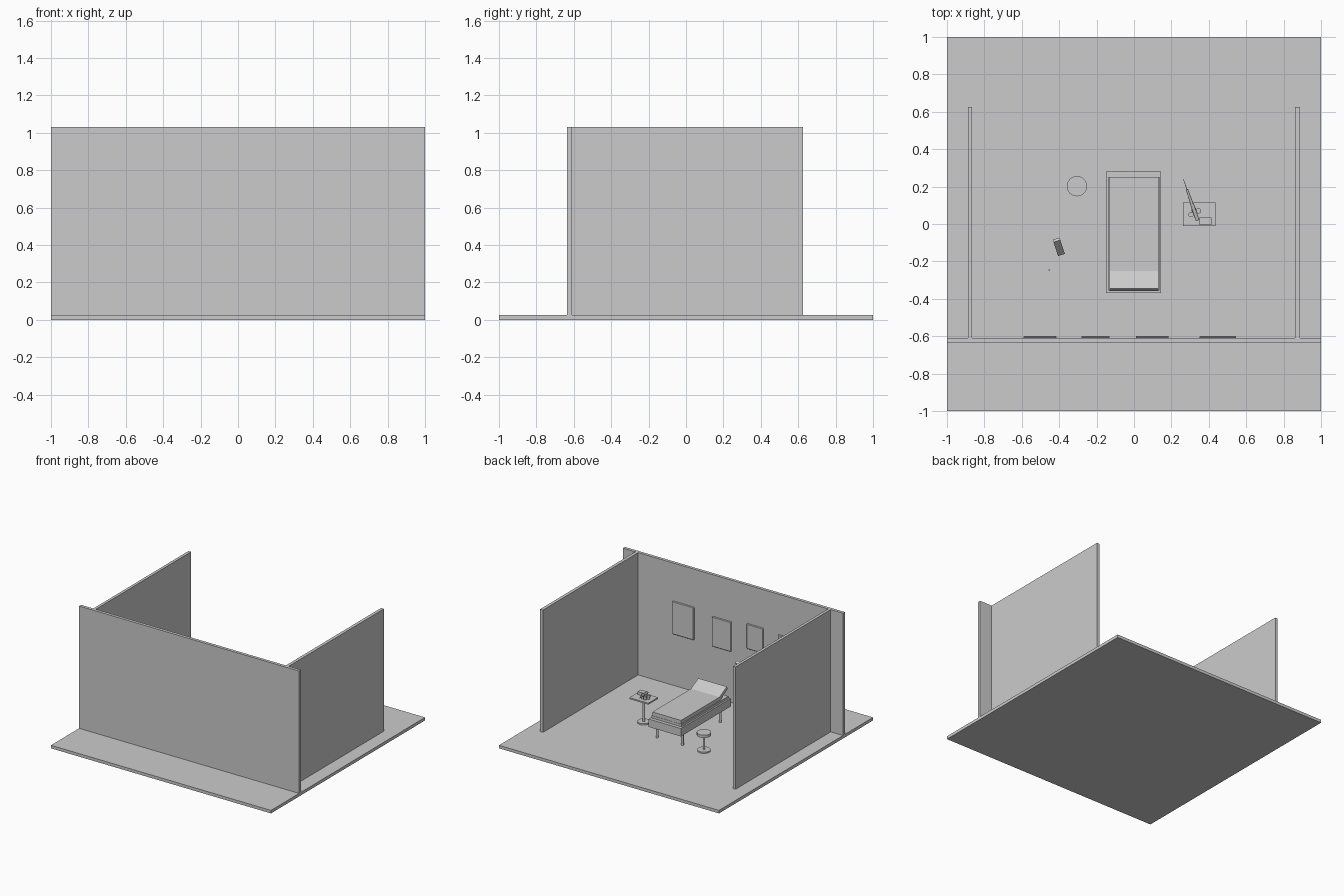
import bpy
import bmesh
import math
from mathutils import Vector

cube = bpy.data.objects.get("Cube")
if cube:
    bpy.data.objects.remove(cube, do_unlink=True)

FLOOR = 0.025

grey = bpy.data.materials.new("plain_grey")
grey.use_nodes = True
grey.diffuse_color = (0.6, 0.6, 0.6, 1)
grey.node_tree.nodes["Principled BSDF"].inputs["Base Color"].default_value = (0.6, 0.6, 0.6, 1)


def finish(name, bm):
    bmesh.ops.recalc_face_normals(bm, faces=bm.faces)
    mesh = bpy.data.meshes.new(name)
    bm.to_mesh(mesh)
    bm.free()
    mesh.materials.append(grey)
    obj = bpy.data.objects.new(name, mesh)
    bpy.context.collection.objects.link(obj)
    return obj


def box(name, x, y, z, bevel=0):
    """Box from (low, high) pairs on each axis."""
    bm = bmesh.new()
    bmesh.ops.create_cube(bm, size=1)
    for v in bm.verts:
        v.co = [lo + (c + 0.5) * (hi - lo) for c, (lo, hi) in zip(v.co, (x, y, z))]
    obj = finish(name, bm)
    if bevel:
        mod = obj.modifiers.new("soft_edge", "BEVEL")
        mod.width = bevel
        mod.segments = 1
    return obj


def rod(name, start, end, r1, r2=None, sides=24):
    """Cylinder or cone between two points."""
    start, end = Vector(start), Vector(end)
    axis = end - start
    bm = bmesh.new()
    bmesh.ops.create_cone(bm, cap_ends=True, segments=sides, radius1=r1,
                          radius2=r1 if r2 is None else r2, depth=axis.length)
    turn = axis.to_track_quat("Z", "Y").to_matrix()
    for v in bm.verts:
        v.co = turn @ v.co + (start + end) / 2
    obj = finish(name, bm)
    for p in obj.data.polygons:
        p.use_smooth = len(p.vertices) == 4
    obj.data.set_sharp_from_angle(angle=math.radians(40))
    return obj


def profile_x(name, points, half):
    """Side outline in y and z, extruded across x."""
    bm = bmesh.new()
    face = bm.faces.new([bm.verts.new((-half, y, z)) for y, z in points])
    new = bmesh.ops.extrude_face_region(bm, geom=[face])["geom"]
    bmesh.ops.translate(bm, vec=(2 * half, 0, 0),
                        verts=[g for g in new if isinstance(g, bmesh.types.BMVert)])
    return finish(name, bm)


# Room shell
box("floor", (-1, 1), (-1, 1), (0, FLOOR))
box("front_wall", (-1, 1), (-0.635, -0.61), (FLOOR, 1.03))
box("right_wall", (-0.888, -0.865), (-0.61, 0.625), (FLOOR, 1.03))
box("left_wall", (0.862, 0.888), (-0.61, 0.625), (FLOOR, 1.03))

# Picture frames on the inner side of the front wall
frames = [((0.35, 0.545), (0.45, 0.72)), ((0.01, 0.185), (0.445, 0.69)),
          ((-0.28, -0.13), (0.51, 0.715)), ((-0.59, -0.415), (0.45, 0.70))]
for i, (x, z) in enumerate(frames):
    box(f"picture_frame_{i + 1}", x, (-0.612, -0.598), z, bevel=0.004)

# Couch: base, mattress with raised headrest, four legs
box("couch_base", (-0.15, 0.145), (-0.37, 0.28), (0.13, 0.195))
box("couch_mattress_base", (-0.137, 0.135), (-0.355, 0.252), (0.195, 0.215))
profile_x("couch_mattress", [(0.25, 0.215), (0.25, 0.245), (-0.25, 0.245), (-0.345, 0.295),
                             (-0.357, 0.275), (-0.26, 0.215)], 0.13)
for sx, side in ((-1, "right"), (1, "left")):
    for y, end in ((0.21, "back"), (-0.28, "front")):
        rod(f"couch_leg_{end}_{side}", (sx * 0.115, y, FLOOR), (sx * 0.115, y, 0.13), 0.01)

# Round stool
sx, sy = -0.305, 0.202
rod("stool_foot", (sx, sy, FLOOR), (sx, sy, 0.036), 0.05, sides=32)
rod("stool_post", (sx, sy, 0.036), (sx, sy, 0.16), 0.009)
rod("stool_seat", (sx, sy, 0.155), (sx, sy, 0.177), 0.054, sides=32)

# Side table
tx, ty = 0.348, 0.052
rod("table_foot", (tx, ty, FLOOR), (tx, ty, 0.036), 0.047, sides=32)
rod("table_post", (tx, ty, 0.036), (tx, ty, 0.22), 0.01)
box("table_top", (0.262, 0.435), (-0.01, 0.115), (0.218, 0.23))

# Small things on the table: box, cups and a pen-like tool
box("supply_box", (0.35, 0.415), (-0.005, 0.036), (0.23, 0.255))
for i, (x, y) in enumerate([(0.305, 0.05), (0.32, 0.075), (0.345, 0.07)]):
    rod(f"ink_cup_{i + 1}", (x, y, 0.23), (x, y, 0.262), 0.011, 0.014, 16)
butt, neck, tip = Vector((0.34, 0.02, 0.26)), Vector((0.283, 0.185, 0.30)), Vector((0.264, 0.24, 0.314))
rod("tool_body", butt, butt.lerp(neck, 0.55), 0.01)
rod("tool_grip", butt.lerp(neck, 0.55), neck, 0.008, 0.006)
rod("tool_needle", neck, tip, 0.002, 0.001, 12)

# Slanted lamp head hanging near the couch, and a tiny bead
lamp = box("lamp_head", (-0.019, 0.019), (-0.01, 0.01), (-0.055, 0.055))
lamp.rotation_euler = (math.radians(-45), 0, math.radians(18))
lamp.location = (-0.402, -0.122, 0.632)
rod("bead", (-0.453, -0.247, 0.30), (-0.453, -0.247, 0.31), 0.004, sides=12)
